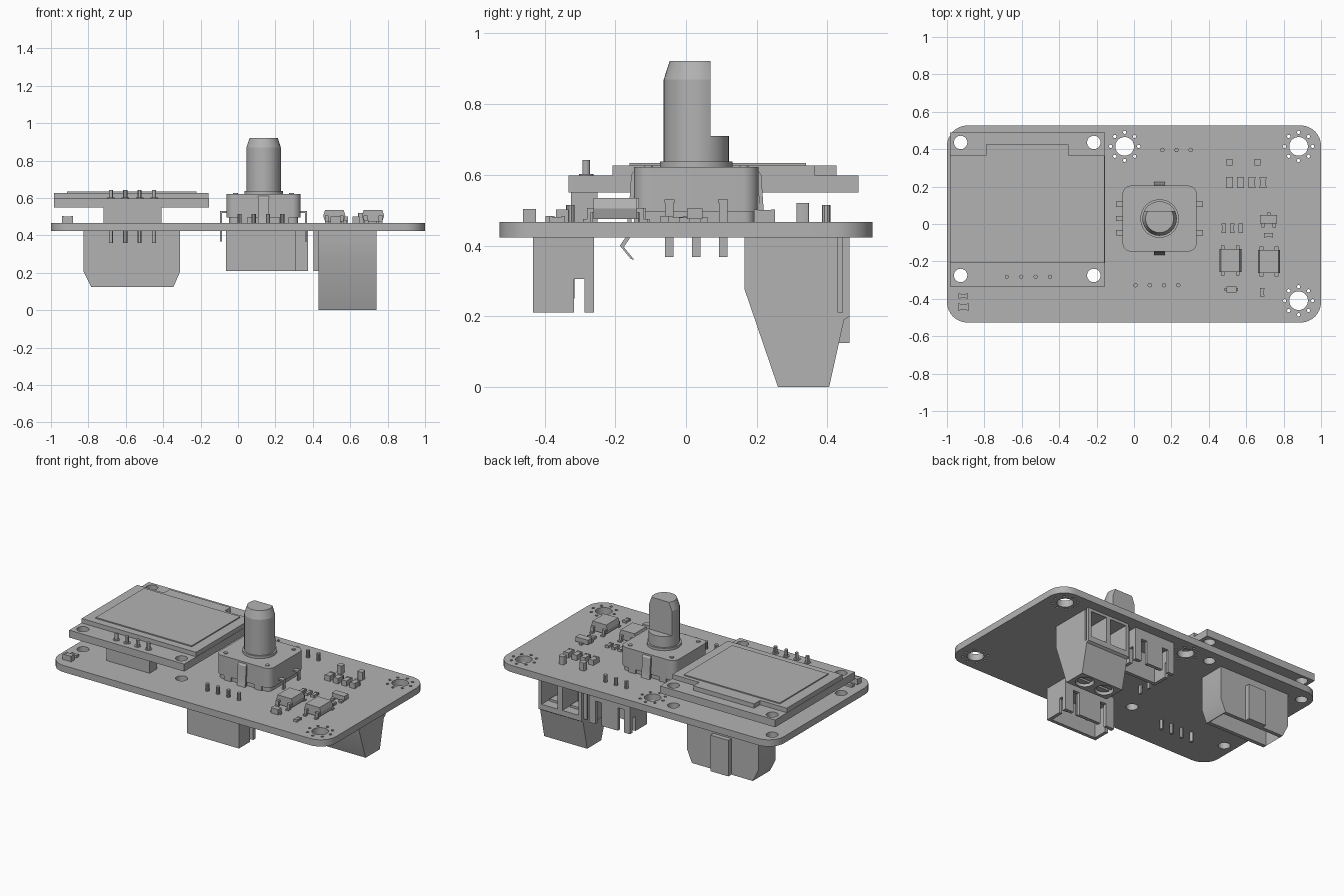
import bpy, bmesh
from math import pi, cos, sin
from mathutils import Matrix, Vector

if "Cube" in bpy.data.objects:
    bpy.data.objects.remove(bpy.data.objects["Cube"])

grey = bpy.data.materials.new("plain_grey")
grey.use_nodes = True
GREY = (0.45, 0.45, 0.45, 1)
grey.diffuse_color = GREY
grey.node_tree.nodes["Principled BSDF"].inputs["Base Color"].default_value = GREY
parts = []


def finish(name, bm):
    bmesh.ops.recalc_face_normals(bm, faces=bm.faces[:])
    mesh = bpy.data.meshes.new(name)
    bm.to_mesh(mesh)
    bm.free()
    mesh.materials.append(grey)
    ob = bpy.data.objects.new(name, mesh)
    bpy.context.collection.objects.link(ob)
    parts.append(ob)
    return ob


def add_box(bm, x, y, z):
    lo, hi = Vector((x[0], y[0], z[0])), Vector((x[1], y[1], z[1]))
    m = Matrix.Translation((lo + hi) / 2) @ Matrix.Diagonal((*(hi - lo), 1))
    bmesh.ops.create_cube(bm, size=1, matrix=m)


def boxes(name, *dims):
    bm = bmesh.new()
    for d in dims:
        add_box(bm, *d)
    return finish(name, bm)


def rods(name, spots, z0, z1, r, r2=None, sides=24):
    bm = bmesh.new()
    for x, y in spots:
        bmesh.ops.create_cone(bm, cap_ends=True, segments=sides, radius1=r,
                              radius2=r if r2 is None else r2, depth=z1 - z0,
                              matrix=Matrix.Translation((x, y, (z0 + z1) / 2)))
    return finish(name, bm)


def prism(name, pts, axis, lo, hi):
    """Extrude a flat outline along one axis."""
    place = {"x": lambda a, b, c: (c, a, b), "y": lambda a, b, c: (a, c, b),
             "z": lambda a, b, c: (a, b, c)}[axis]
    bm = bmesh.new()
    rings = [[bm.verts.new(place(a, b, c)) for a, b in pts] for c in (lo, hi)]
    for ring in rings:
        bm.faces.new(ring)
    n = len(pts)
    for i in range(n):
        j = (i + 1) % n
        bm.faces.new((rings[0][i], rings[0][j], rings[1][j], rings[1][i]))
    return finish(name, bm)


def rounded(cx, cy, hx, hy, r, steps=8):
    out = []
    for k, (sx, sy) in enumerate(((1, 1), (-1, 1), (-1, -1), (1, -1))):
        for i in range(steps + 1):
            a = (k + i / steps) * pi / 2
            out.append((cx + sx * (hx - r) + r * cos(a), cy + sy * (hy - r) + r * sin(a)))
    return out


def cut(ob, *cutters):
    for c in cutters:
        mod = ob.modifiers.new("cut", "BOOLEAN")
        mod.operation, mod.solver, mod.object = "DIFFERENCE", "EXACT", c
    bpy.context.view_layer.update()
    done = ob.evaluated_get(bpy.context.evaluated_depsgraph_get())
    mesh = bpy.data.meshes.new_from_object(done)
    ob.modifiers.clear()
    ob.data = mesh
    for c in cutters:
        parts.remove(c)
        bpy.data.objects.remove(c)
    return ob


TOP, UNDER = 0.467, 0.423

# Circuit board with mounting holes and rings of small vias
mounts = [(-0.05, 0.415), (0.88, 0.415), (0.88, -0.41)]
screen_holes = [(x, y) for x in (-0.927, -0.215) for y in (-0.275, 0.436)]
vias = [(x + 0.075 * cos(k * pi / 4), y + 0.075 * sin(k * pi / 4))
        for x, y in mounts for k in range(8)]
board = prism("circuit_board", rounded(0, 0, 1, 0.527, 0.11), "z", UNDER, TOP)
cut(board, rods("cut_mounts", mounts, 0.4, 0.5, 0.05),
    rods("cut_screen", screen_holes, 0.4, 0.5, 0.036),
    rods("cut_vias", vias, 0.4, 0.5, 0.009, sides=10))

# Display module: carrier, glass, top film, ribbon tab, header and pins
carrier = boxes("display_carrier", ((-0.985, -0.155), (-0.333, 0.488), (0.55, 0.598)))
cut(carrier, rods("cut_carrier", screen_holes, 0.5, 0.7, 0.036))
boxes("display_glass", ((-0.983, -0.157), (-0.208, 0.365), (0.598, 0.627)))
boxes("display_film", ((-0.915, -0.222), (-0.16, 0.34), (0.627, 0.634)))
boxes("display_ribbon_tab", ((-0.79, -0.35), (0.365, 0.425), (0.598, 0.627)))
header_x = [-0.68 + 0.077 * i for i in range(4)]
boxes("display_header", ((-0.72, -0.41), (-0.325, -0.25), (TOP, 0.55)))
rods("display_pins", [(x, -0.282) for x in header_x], 0.36, 0.642, 0.011, sides=12)
rods("display_pin_solder", [(x, -0.282) for x in header_x], 0.598, 0.602, 0.02)

# Rotary encoder: body, rivets, collar and flatted shaft
EX, EY = 0.137, 0.029
prism("encoder_base", rounded(EX, EY, 0.185, 0.165, 0.03), "z", TOP, 0.53)
prism("encoder_body", rounded(EX, EY, 0.198, 0.176, 0.045), "z", 0.495, 0.622)
boxes("encoder_feet", *[((EX + a - 0.025, EX + a + 0.025), (EY - 0.176, EY + 0.176), (TOP, 0.5))
                        for a in (-0.11, 0, 0.11)])
rods("encoder_rivets", [(EX + a, EY + b) for a in (-0.15, 0.15) for b in (-0.135, 0.135)],
     0.622, 0.627, 0.013, sides=12)
rods("encoder_collar", [(EX, EY)], 0.622, 0.638, 0.103, sides=40)
for name, z0, z1, r2 in (("shaft", 0.63, 0.87, 0.092), ("shaft_tip", 0.87, 0.922, 0.075)):
    piece = rods(name, [(EX, EY)], z0, z1, 0.092, r2, 40)
    cut(piece, boxes("cut_flat", ((-0.1, 0.4), (0.069, 0.3), (0.71, 1))))

# Encoder spring clips at front and back, bent leads at the sides
bend = [(0.168, 0.622), (0.184, 0.6), (0.19, 0.51), (0.2, 0.423), (0.216, 0.4), (0.186, 0.363)]
for side, name in ((-1, "front_clip"), (1, "back_clip")):
    outline = [(EY + side * d, z) for d, z in bend]
    outline += [(EY + side * (d - 0.011), z - 0.004) for d, z in reversed(bend)]
    prism(name, outline, "x", EX - 0.03, EX + 0.03)
for side, rows, name in ((-1, (-0.047, 0.029, 0.105), "left_lead"), (1, (-0.047, 0.105), "right_lead")):
    for y in rows:
        a, b = sorted((EX + side * 0.18, EX + side * 0.232))
        c, d = sorted((EX + side * 0.222, EX + side * 0.232))
        boxes(name, ((a, b), (y - 0.014, y + 0.014), (0.52, 0.53)),
              ((c, d), (y - 0.012, y + 0.012), (0.367, 0.53)))

# Wire sockets below the board, open downward with slotted walls
def socket(name, cx, half, count, y0):
    y1 = y0 + 0.173
    shell = boxes(name, ((cx - half, cx + half), (y0, y1), (0.21, UNDER)))
    gap = half * 0.55
    cut(shell,
        boxes("cut_cavity", ((cx - half + 0.022, cx + half - 0.022), (y0 + 0.022, y1 - 0.022), (0.1, 0.385))),
        boxes("cut_ends", ((cx - 1, cx + 1), (y0 + 0.116, y0 + 0.146), (0.1, 0.305))),
        boxes("cut_front", *[((cx + s * gap - 0.022, cx + s * gap + 0.022), (y1 - 0.05, y1 + 0.05), (0.1, 0.36))
                             for s in (-1, 1)]))
    pins = [(cx + (i - (count - 1) / 2) * 0.076, y0 + 0.106) for i in range(count)]
    rods(name + "_pins", pins, 0.25, 0.515, 0.012, sides=10)


socket("four_pin_socket", 0.1225, 0.1875, 4, -0.433)
socket("three_pin_socket", 0.2275, 0.1475, 3, 0.29)

# Keyed box connector under the display
shell = prism("box_connector", [(-0.825, UNDER), (-0.825, 0.205), (-0.785, 0.125),
                                (-0.345, 0.125), (-0.31, 0.205), (-0.31, UNDER)], "y", 0.255, 0.432)
cut(shell, boxes("cut_box", ((-0.785, -0.35), (0.28, 0.407), (0.1, 0.385))))
boxes("box_connector_key", ((-0.63, -0.5), (0.43, 0.463), (0.125, 0.36)))
rods("box_connector_pins", [(-0.705 + 0.069 * i, 0.33) for i in range(5)], 0.25, 0.487, 0.012, sides=10)

# Screw terminal with wire openings, screws and side tongue
terminal = prism("screw_terminal", [(0.165, UNDER), (0.165, 0.278), (0.26, 0), (0.405, 0), (0.447, 0.19),
                                    (0.463, 0.2), (0.463, UNDER)], "x", 0.43, 0.74)
cells = (0.51, 0.66)
cut(terminal,
    boxes("cut_openings", *[((x - 0.058, x + 0.058), (0.3, 0.6), (0.235, 0.405)) for x in cells]),
    rods("cut_screws", [(x, 0.333) for x in cells], -0.1, 0.05, 0.056),
    boxes("cut_groove", ((0.72, 0.8), (0.43, 0.443), (0.21, 0.5))))
boxes("terminal_tongue", ((0.405, 0.43), (0.43, 0.443), (0.21, UNDER)))
boxes("terminal_clamps", *[((x - 0.045, x + 0.045), (0.33, 0.4), (0.236, 0.25)) for x in cells])
for x in cells:
    screw = rods("terminal_screw", [(x, 0.333)], 0.015, 0.05, 0.047)
    cut(screw, boxes("cut_slot", ((x - 0.1, x + 0.1), (0.325, 0.341), (0, 0.03))))

# Four-lead chips with chamfered bodies
for cx, cy in ((0.515, -0.195), (0.722, -0.2)):
    prism("chip_body", [(cx - 0.05, 0.475), (cx - 0.059, 0.505), (cx - 0.05, 0.535),
                        (cx + 0.05, 0.535), (cx + 0.059, 0.505), (cx + 0.05, 0.475)],
          "y", cy - 0.062, cy + 0.062)
    for sx in (-0.04, 0.04):
        xs = (cx + sx - 0.01, cx + sx + 0.01)
        boxes("chip_leads", (xs, (cy - 0.074, cy + 0.074), (0.494, 0.506)),
              *[(xs, (cy + s * 0.074 - 0.006, cy + s * 0.074 + 0.006), (TOP, 0.506)) for s in (-1, 1)],
              *[(xs, (cy + s * 0.08 - 0.012, cy + s * 0.08 + 0.012), (TOP, 0.475)) for s in (-1, 1)])

# Small transistor and diode
boxes("transistor", ((0.675, 0.765), (0.003, 0.047), (0.475, 0.505)))
boxes("transistor_leads", *[((x - 0.009, x + 0.009), y, (TOP, 0.48)) for x, y in
                            ((0.69, (-0.02, 0.01)), (0.75, (-0.02, 0.01)), (0.72, (0.04, 0.062)))])
boxes("diode", ((0.495, 0.547), (-0.367, -0.333), (TOP, 0.502)))
boxes("diode_leads", ((0.485, 0.557), (-0.358, -0.342), (TOP, 0.478)))


# Two-ended chip components: a body with slightly larger end caps
def chip_part(name, x, y, w, d, h):
    e = 0.002
    hx, hy = w / 2, d / 2
    boxes(name, ((x - hx, x + hx), (y - hy, y + hy), (TOP, TOP + h - e)))
    if w > d:
        caps = [((x + s * hx * 0.8 - hx * 0.2, x + s * hx * 0.8 + hx * 0.2), (y - hy - e, y + hy + e))
                for s in (-1, 1)]
    else:
        caps = [((x - hx - e, x + hx + e), (y + s * hy * 0.8 - hy * 0.2, y + s * hy * 0.8 + hy * 0.2))
                for s in (-1, 1)]
    boxes(name + "_caps", *[(*c, (TOP, TOP + h)) for c in caps])


for x in (0.51, 0.61 + 0.05):
    prism("indicator", rounded(x, 0.33, 0.018, 0.018, 0.007, 3), "z", TOP, 0.52)
for i in range(4):
    chip_part("capacitor", 0.51 + 0.06 * i, 0.222, 0.033, 0.06, 0.035)
for i in range(3):
    chip_part("resistor", 0.48 + 0.045 * i, -0.023, 0.02, 0.05, 0.016)
chip_part("resistor", 0.72, -0.06, 0.048, 0.02, 0.016)
chip_part("resistor", 0.685, -0.365, 0.02, 0.045, 0.016)
chip_part("resistor", -0.912, -0.385, 0.05, 0.022, 0.016)
chip_part("capacitor", -0.912, -0.443, 0.06, 0.033, 0.037)

# Smooth the round parts while keeping edges crisp
bpy.ops.object.select_all(action="DESELECT")
for ob in parts:
    ob.select_set(True)
bpy.context.view_layer.objects.active = board
bpy.ops.object.shade_smooth_by_angle(angle=pi / 6)
